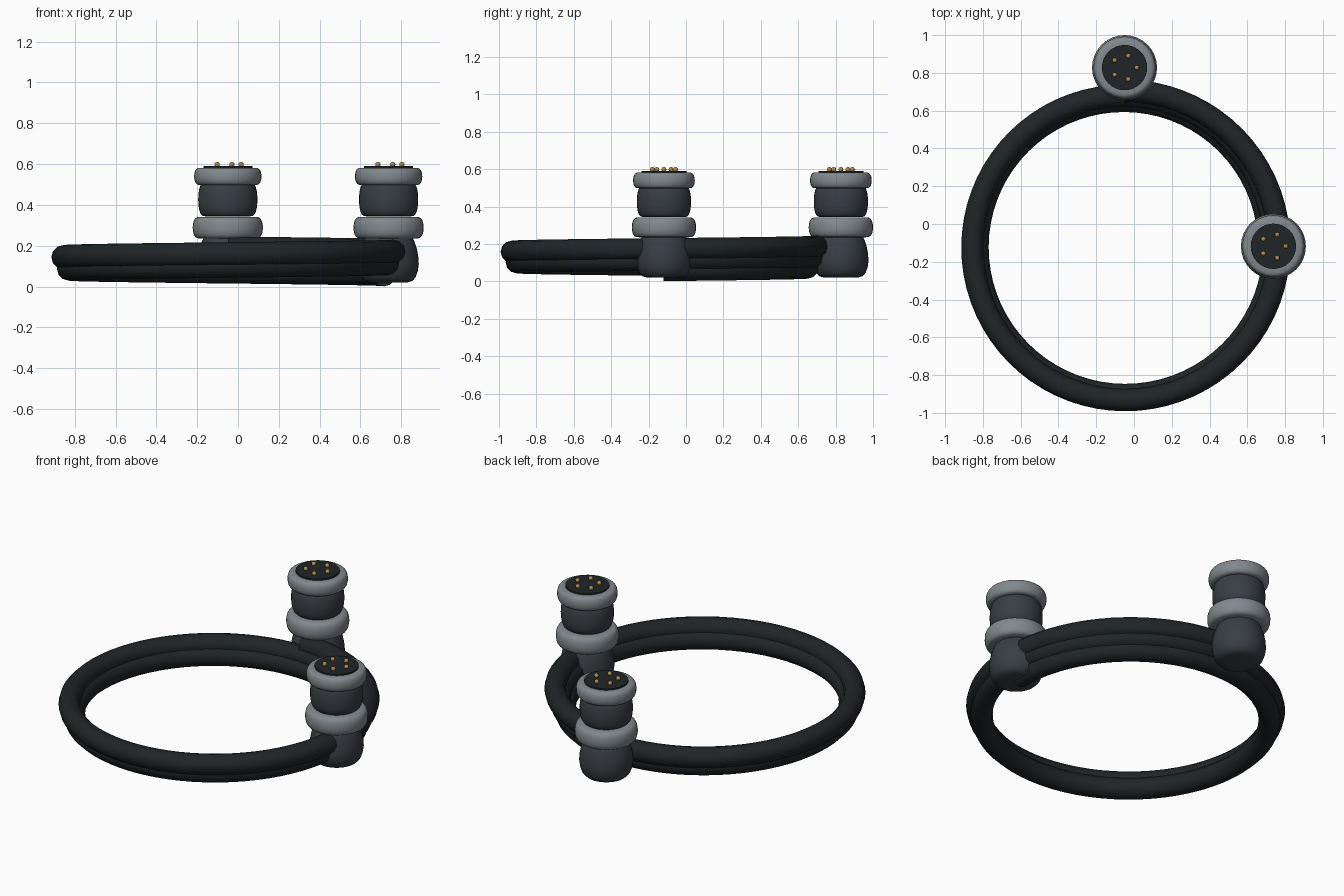
import bpy, math
from mathutils import Vector

if "Cube" in bpy.data.objects:
    bpy.data.objects.remove(bpy.data.objects["Cube"])


def material(name, rgb):
    m = bpy.data.materials.new(name)
    m.diffuse_color = (*rgb, 1)
    m.use_nodes = True
    m.node_tree.nodes["Principled BSDF"].inputs["Base Color"].default_value = m.diffuse_color
    return m


RUBBER = material("black_rubber", (0.014, 0.018, 0.02))
SHELL = material("dark_shell", (0.04, 0.048, 0.056))
METAL = material("grey_metal", (0.22, 0.25, 0.27))
GOLD = material("gold", (0.45, 0.27, 0.08))


def finish(obj, name, mat, angle=40):
    obj.name = name
    obj.data.materials.append(mat)
    bpy.ops.object.select_all(action='DESELECT')
    obj.select_set(True)
    bpy.context.view_layer.objects.active = obj
    bpy.ops.object.shade_smooth_by_angle(angle=math.radians(angle))


def lathe(name, profile, center, mat, sides=32):
    """Closed solid of revolution from (radius, z) points, bottom to top."""
    verts, faces = [], []
    for r, z in profile:
        for i in range(sides):
            a = math.tau * i / sides
            verts.append((center[0] + r * math.cos(a), center[1] + r * math.sin(a), z))
    for k in range(len(profile) - 1):
        for i in range(sides):
            j = (i + 1) % sides
            faces.append((k * sides + i, k * sides + j, (k + 1) * sides + j, (k + 1) * sides + i))
    faces.append(tuple(reversed(range(sides))))
    top = (len(profile) - 1) * sides
    faces.append(tuple(range(top, top + sides)))
    mesh = bpy.data.meshes.new(name)
    mesh.from_pydata(verts, [], faces)
    obj = bpy.data.objects.new(name, mesh)
    bpy.context.collection.objects.link(obj)
    finish(obj, name, mat)


def bulge(z0, z1, r_end, r_max, power=0.5, steps=12):
    """Rounded barrel profile between two heights."""
    pts = []
    for k in range(steps + 1):
        a = math.pi * k / steps
        z = (z0 + z1) / 2 - (z1 - z0) / 2 * math.cos(a)
        pts.append((r_end + (r_max - r_end) * math.sin(a) ** power, z))
    return pts


# coiled cable: 2.25 turns, slowly rising and widening
CX, CY, TUBE = -0.05, -0.12, 0.059
STEPS, SIDES, TURNS = 162, 12, 2.25
verts, faces = [], []
for s in range(STEPS + 1):
    t = TURNS * s / STEPS
    a = math.tau * t
    radius, z = 0.765 + 0.027 * t, 0.06 + 0.056 * t
    for i in range(SIDES):
        b = math.tau * i / SIDES
        rr = radius + TUBE * math.cos(b)
        verts.append((CX + rr * math.cos(a), CY + rr * math.sin(a), z + TUBE * math.sin(b)))
for s in range(STEPS):
    for i in range(SIDES):
        j = (i + 1) % SIDES
        faces.append((s * SIDES + i, (s + 1) * SIDES + i, (s + 1) * SIDES + j, s * SIDES + j))
faces.append(tuple(range(SIDES)))
faces.append(tuple(reversed(range(STEPS * SIDES, (STEPS + 1) * SIDES))))
mesh = bpy.data.meshes.new("coiled_cable")
mesh.from_pydata(verts, [], faces)
cable = bpy.data.objects.new("coiled_cable", mesh)
bpy.context.collection.objects.link(cable)
finish(cable, "coiled_cable", RUBBER, 50)


def connector(label, c):
    # strain relief boot at the cable end
    lathe(label + "_boot", [(0.09, 0.02), (0.115, 0.027), (0.132, 0.045), (0.143, 0.075),
                            (0.148, 0.11), (0.145, 0.15), (0.137, 0.19), (0.125, 0.225),
                            (0.11, 0.25)], c, SHELL)
    # two rounded metal rings around a barrel
    lathe(label + "_lower_ring", bulge(0.235, 0.342, 0.125, 0.172), c, METAL)
    lathe(label + "_barrel", bulge(0.343, 0.51, 0.10, 0.145), c, SHELL)
    lathe(label + "_upper_ring", bulge(0.497, 0.582, 0.125, 0.165), c, METAL)
    # contact face and five pins
    lathe(label + "_face", [(0.12, 0.57), (0.12, 0.591)], c, RUBBER)
    for i in range(5):
        a = math.tau * i / 5
        bpy.ops.mesh.primitive_uv_sphere_add(
            segments=12, ring_count=8, radius=0.013,
            location=(c[0] + 0.065 * math.cos(a), c[1] + 0.065 * math.sin(a), 0.598))
        finish(bpy.context.object, f"{label}_pin_{i + 1}", GOLD)


connector("right_connector", (0.738, -0.118))
connector("back_connector", (-0.05, 0.828))
